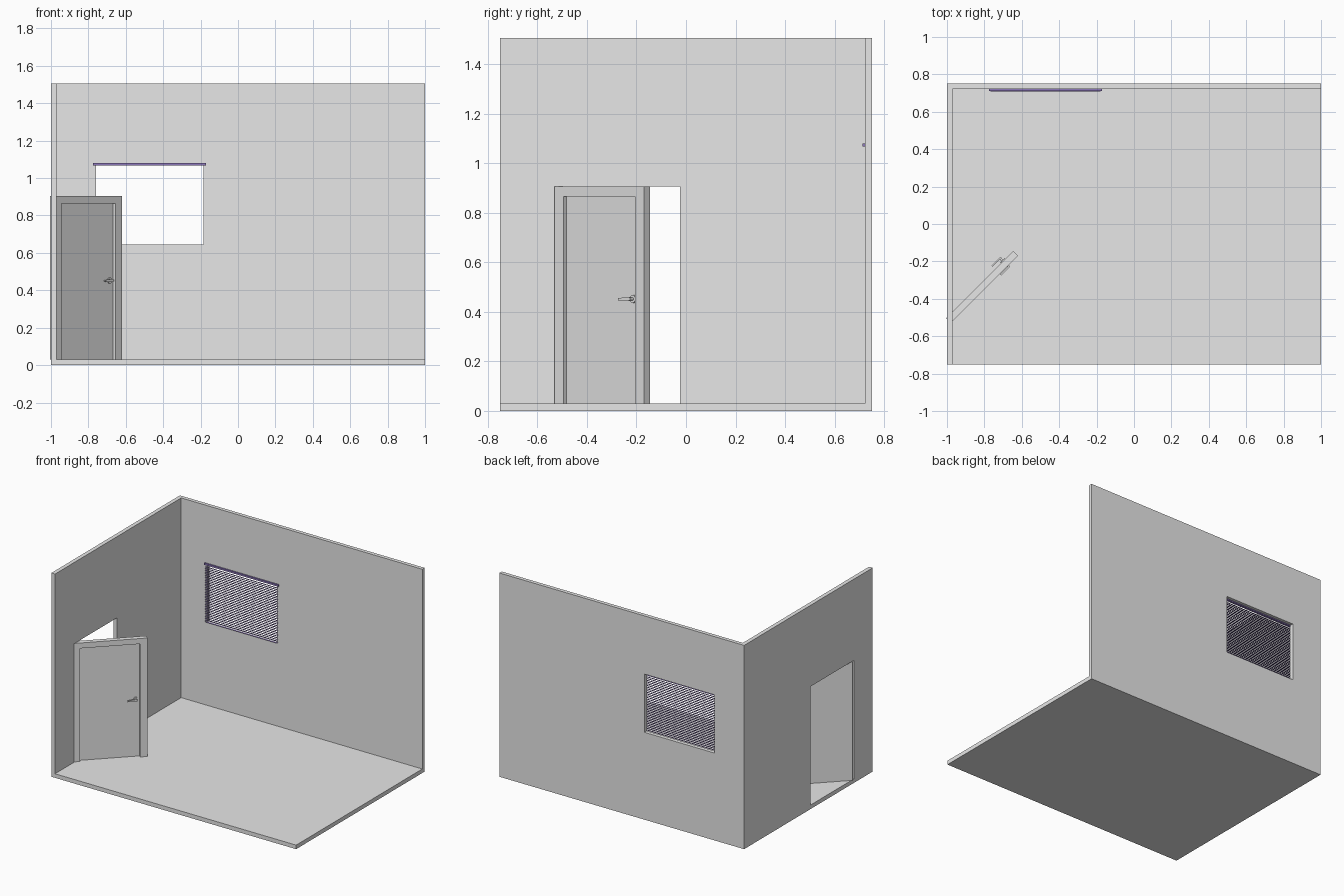
import bpy, bmesh, math
from mathutils import Matrix, Vector

if "Cube" in bpy.data.objects:
    bpy.data.objects.remove(bpy.data.objects["Cube"])


def material(name, rgb):
    m = bpy.data.materials.new(name)
    m.diffuse_color = (*rgb, 1)
    m.use_nodes = True
    m.node_tree.nodes["Principled BSDF"].inputs["Base Color"].default_value = m.diffuse_color
    return m


GREY = material("plaster_grey", (0.8, 0.8, 0.8))
PURPLE = material("blind_purple", (0.27, 0.19, 0.5))


def finish(name, bm, mat, matrix=Matrix()):
    bmesh.ops.recalc_face_normals(bm, faces=bm.faces)
    me = bpy.data.meshes.new(name)
    bm.to_mesh(me)
    bm.free()
    me.materials.append(mat)
    ob = bpy.data.objects.new(name, me)
    ob.matrix_world = matrix
    bpy.context.collection.objects.link(ob)
    return ob


def box(name, lo, hi, mat, matrix=Matrix()):
    bm = bmesh.new()
    bmesh.ops.create_cube(bm, size=1)
    lo, hi = Vector(lo), Vector(hi)
    for v in bm.verts:
        v.co = Vector([(lo[i] + hi[i]) / 2 + v.co[i] * (hi[i] - lo[i]) for i in range(3)])
    return finish(name, bm, mat, matrix)


def extrude_profile(name, pts, y0, y1, mat, matrix=Matrix()):
    """Profile in the xz plane, extruded from y0 to y1."""
    bm = bmesh.new()
    f = bm.faces.new([bm.verts.new((x, y0, z)) for x, z in pts])
    r = bmesh.ops.extrude_face_region(bm, geom=[f])
    for v in r["geom"]:
        if isinstance(v, bmesh.types.BMVert):
            v.co.y = y1
    return finish(name, bm, mat, matrix)


def wall_with_hole(name, outer, hole, place, t0, t1):
    """Wall slab with a rectangular opening; place maps (u, z, t) to xyz."""
    def ring(bm, r, t):
        a, b, c, d = r
        return [bm.verts.new(place(u, z, t)) for u, z in ((a, c), (b, c), (b, d), (a, d))]
    bm = bmesh.new()
    o0, h0, o1, h1 = (ring(bm, r, t) for t in (t0, t1) for r in (outer, hole))
    for i in range(4):
        j = (i + 1) % 4
        for p, q in ((o0, h0), (h0, h1), (h1, o1), (o1, o0)):
            bm.faces.new((p[i], p[j], q[j], q[i]))
    return finish(name, bm, GREY)


# Room shell
TOP = 1.505
box("floor", (-0.97, -0.75, 0), (1, 0.722, 0.03), GREY)
wall_with_hole("back_wall", (-1, 1, 0, TOP), (-0.758, -0.185, 0.645, 1.075),
               lambda u, z, t: (u, t, z), 0.722, 0.75)
wall_with_hole("left_wall", (-0.75, 0.722, 0, TOP), (-0.53, -0.025, 0.03, 0.905),
               lambda u, z, t: (t, u, z), -1, -0.97)

# Window blind: head rail and paper-thin level slats
box("blind_head_rail", (-0.775, 0.711, 1.067), (-0.17, 0.728, 1.08), PURPLE)
bm = bmesh.new()
COUNT = 33
for k in range(COUNT):
    z = 0.648 + k * (1.066 - 0.648) / COUNT
    bm.faces.new([bm.verts.new((x, y, z)) for x, y in
                  ((-0.768, 0.709), (-0.178, 0.709), (-0.178, 0.7215), (-0.768, 0.7215))])
finish("blind_slats", bm, PURPLE)

# Open door, local x along its width, local -y facing the room
DOOR = Matrix.Translation((-0.9925, -0.5175, 0)) @ Matrix.Rotation(math.radians(45), 4, "Z")
W, T, H = 0.509, 0.0177, 0.905
extrude_profile("door_surround",
                [(0, 0.03), (0.05, 0.03), (0.05, 0.865), (W - 0.05, 0.865),
                 (W - 0.05, 0.03), (W, 0.03), (W, H), (0, H)], -T, T, GREY, DOOR)
box("door_leaf", (0.05, 0.0, 0.03), (W - 0.05, T, 0.865), GREY, DOOR)


def cylinder(name, r, y0, y1, x, z):
    bm = bmesh.new()
    bmesh.ops.create_cone(bm, cap_ends=True, segments=24, radius1=r, radius2=r, depth=abs(y1 - y0))
    m = Matrix.Translation((x, (y0 + y1) / 2, z)) @ Matrix.Rotation(math.pi / 2, 4, "X")
    bmesh.ops.transform(bm, matrix=m, verts=bm.verts)
    for f in bm.faces:
        f.smooth = len(f.verts) == 4
    return finish(name, bm, GREY, DOOR)


# Lever handles on both faces
for side, y, s in (("front", 0.0, -1), ("back", T, 1)):
    cylinder(side + "_rosette", 0.016, y, y + s * 0.006, 0.432, 0.452)
    cylinder(side + "_neck", 0.006, y, y + s * 0.026, 0.432, 0.452)
    extrude_profile(side + "_lever",
                    [(0.372, 0.446), (0.43, 0.444), (0.439, 0.448), (0.439, 0.457),
                     (0.43, 0.461), (0.372, 0.455)],
                    y + s * 0.019, y + s * 0.028, GREY, DOOR)
